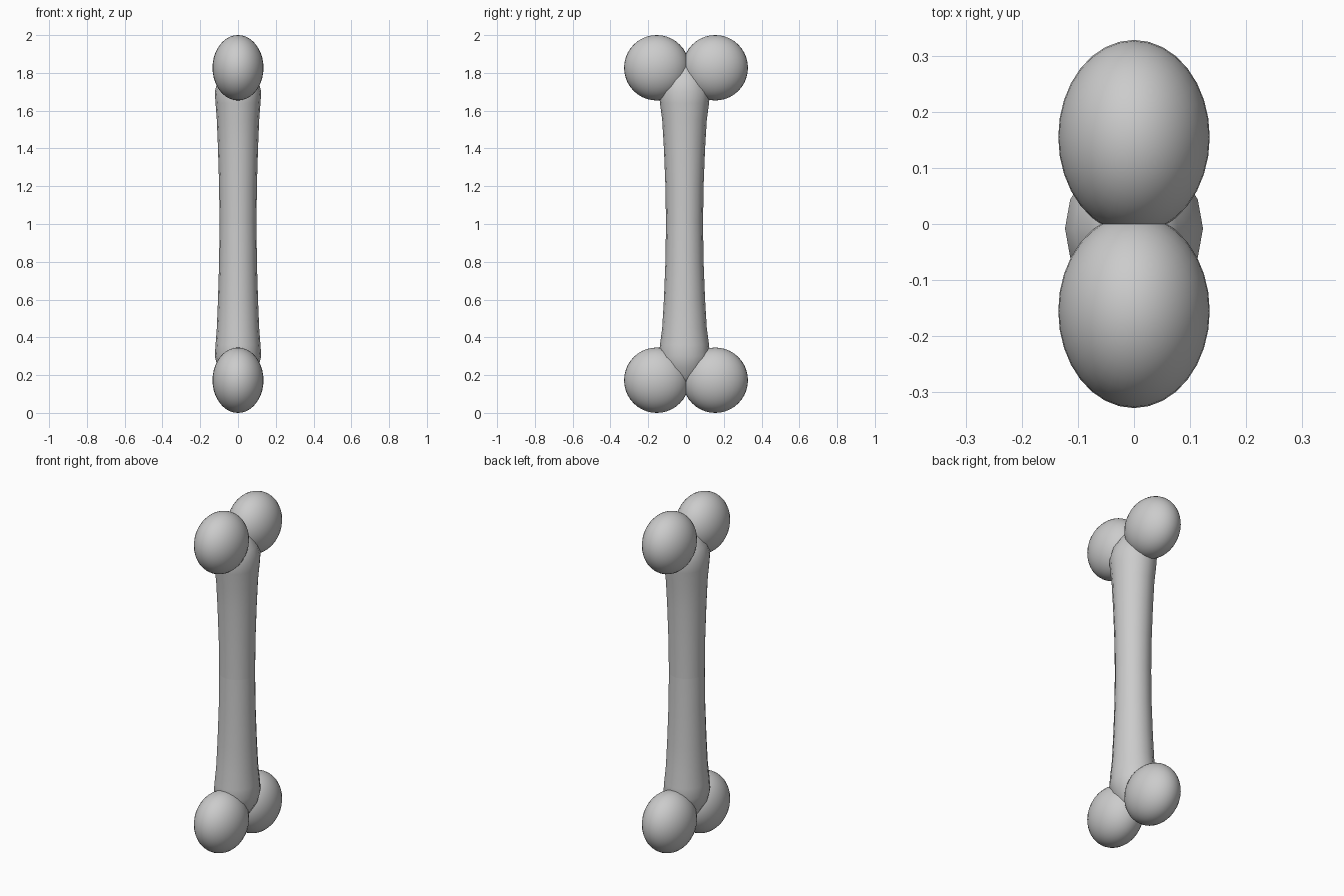
import bpy, bmesh, math

if "Cube" in bpy.data.objects:
    bpy.data.objects.remove(bpy.data.objects["Cube"])

SIDES = 16


def add_object(name, bm, location):
    mesh = bpy.data.meshes.new(name)
    bm.to_mesh(mesh)
    bm.free()
    for p in mesh.polygons:
        p.use_smooth = True
    ob = bpy.data.objects.new(name, mesh)
    bpy.context.collection.objects.link(ob)
    ob.location = location
    return ob


# shaft: upper half lofted from the waist (height, x radius, y radius), mirrored downwards
profile = [(0.0, 0.098, 0.098), (0.2, 0.100, 0.101), (0.4, 0.106, 0.109),
           (0.55, 0.112, 0.118), (0.64, 0.119, 0.130), (0.70, 0.123, 0.135),
           (0.76, 0.107, 0.118), (0.81, 0.078, 0.085), (0.845, 0.054, 0.06)]
bm = bmesh.new()
rings = []
for z, rx, ry in profile:
    angles = [2 * math.pi * i / SIDES for i in range(SIDES)]
    rings.append([bm.verts.new((rx * math.cos(a), ry * math.sin(a), z)) for a in angles])
for low, high in zip(rings, rings[1:]):
    for i in range(SIDES):
        j = (i + 1) % SIDES
        bm.faces.new((low[i], low[j], high[j], high[i]))
bm.faces.new(rings[-1])
shaft = add_object("bone_shaft", bm, (0, -0.008, 1.0))
mirror = shaft.modifiers.new("mirror", "MIRROR")
mirror.use_axis = (False, False, True)
mirror.use_mirror_merge = False

# knobs: two flattened balls at each end
for end, z in (("upper", 1.827), ("lower", 0.173)):
    for side, y in (("front", -0.155), ("back", 0.155)):
        bm = bmesh.new()
        bmesh.ops.create_uvsphere(bm, u_segments=32, v_segments=20, radius=1)
        bmesh.ops.scale(bm, vec=(0.135, 0.173, 0.173), verts=bm.verts)
        add_object(f"{end}_{side}_knob", bm, (0, y, z))
